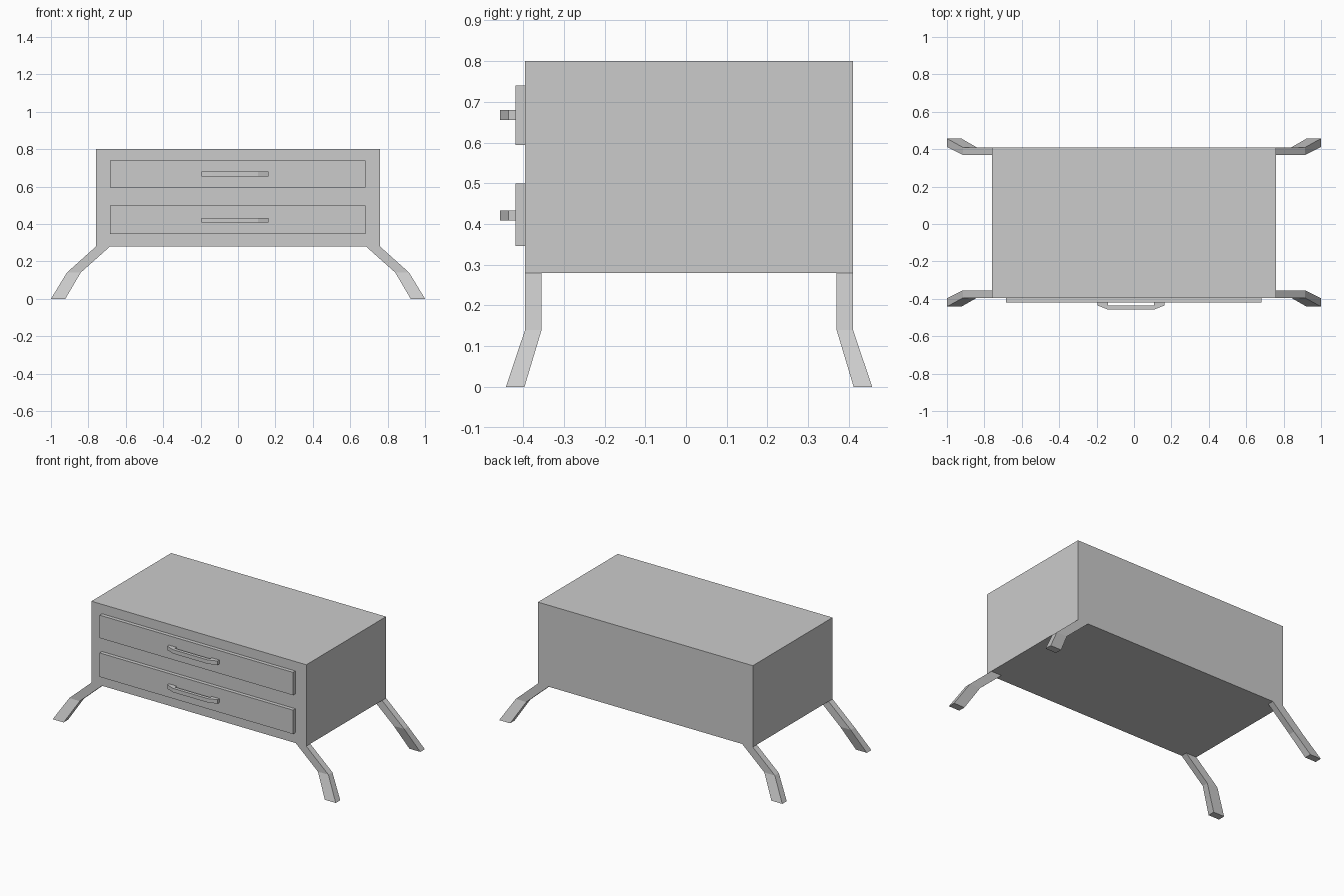
import bpy, bmesh

if "Cube" in bpy.data.objects:
    bpy.data.objects.remove(bpy.data.objects["Cube"])

YC = 0.0075  # the carcass sits slightly behind centre; handles fill the front


def finish(name, bm):
    bmesh.ops.recalc_face_normals(bm, faces=bm.faces)
    me = bpy.data.meshes.new(name)
    bm.to_mesh(me)
    bm.free()
    ob = bpy.data.objects.new(name, me)
    bpy.context.collection.objects.link(ob)
    return ob


def box(name, x0, x1, y0, y1, z0, z1):
    bm = bmesh.new()
    bmesh.ops.create_cube(bm, size=1)
    for v in bm.verts:
        v.co.x = x1 if v.co.x > 0 else x0
        v.co.y = y1 if v.co.y > 0 else y0
        v.co.z = z1 if v.co.z > 0 else z0
    return finish(name, bm)


def leg(name, sx, sy):
    # rings: z, inner x, outer x, inner y, outer y (measured from the carcass centre)
    rings = [(0.28, 0.684, 0.759, 0.362, 0.4025),
             (0.14, 0.841, 0.915, 0.362, 0.4025),
             (0.0, 0.923, 1.0, 0.404, 0.4495)]
    bm = bmesh.new()
    loops = []
    for z, xi, xo, yi, yo in rings:
        corners = [(xi, yi), (xo, yi), (xo, yo), (xi, yo)]
        loops.append([bm.verts.new((sx * x, YC + sy * y, z)) for x, y in corners])
    for a, b in zip(loops, loops[1:]):
        for i in range(4):
            j = (i + 1) % 4
            bm.faces.new((a[i], a[j], b[j], b[i]))
    bm.faces.new(loops[0])
    bm.faces.new(loops[-1])
    return finish(name, bm)


def handle(name, z0, z1):
    # U-shaped pull: plan outline swept up in z
    yb, ym, yf = -0.419, -0.436, -0.457
    outline = [(-0.194, yb), (-0.194, ym), (-0.140, yf), (0.108, yf), (0.162, ym),
               (0.162, yb), (0.108, yb), (0.108, ym), (-0.140, ym), (-0.140, yb)]
    bm = bmesh.new()
    face = bm.faces.new([bm.verts.new((x, y, z0)) for x, y in outline])
    ext = bmesh.ops.extrude_face_region(bm, geom=[face], use_keep_orig=True)
    top = [g for g in ext["geom"] if isinstance(g, bmesh.types.BMVert)]
    bmesh.ops.translate(bm, verts=top, vec=(0, 0, z1 - z0))
    return finish(name, bm)


# Carcass
box("cabinet_body", -0.759, 0.759, YC - 0.4025, YC + 0.4025, 0.28, 0.80)

# Splayed legs
for side, sx in (("left", -1), ("right", 1)):
    for end, sy in (("front", -1), ("back", 1)):
        leg(f"{end}_{side}_leg", sx, sy)

# Drawer fronts with their pulls
for label, z0, z1, h0, h1 in (("upper", 0.594, 0.74, 0.655, 0.68),
                              ("lower", 0.346, 0.499, 0.408, 0.433)):
    box(f"{label}_drawer_front", -0.684, 0.682, -0.419, -0.395, z0, z1)
    handle(f"{label}_drawer_handle", h0, h1)
